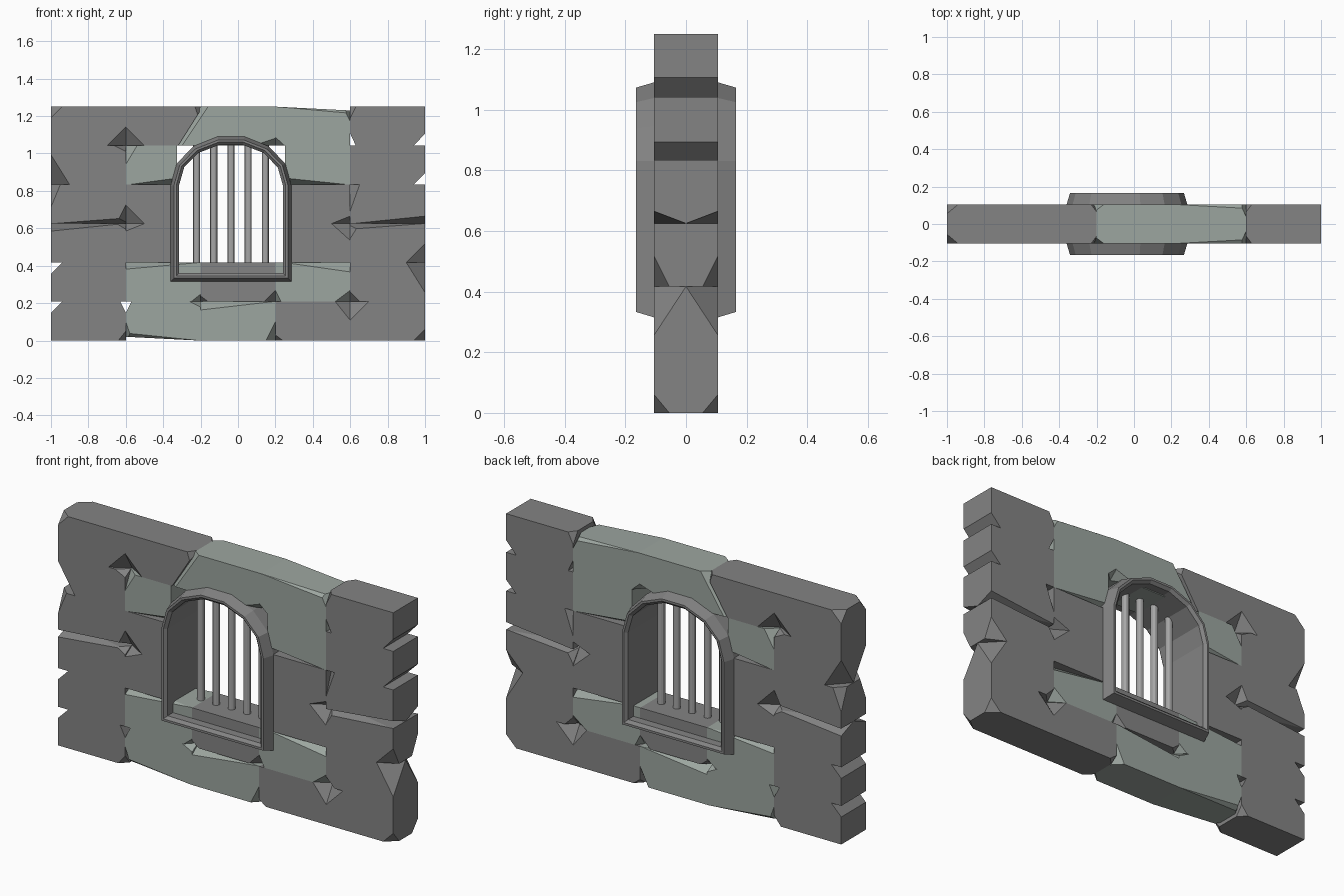
import bpy, bmesh, math
from mathutils import Vector

if "Cube" in bpy.data.objects:
    bpy.data.objects.remove(bpy.data.objects["Cube"])

H = 1.25 / 6      # course height
D = 0.105         # half wall thickness


def material(name, *rgb):
    m = bpy.data.materials.new(name)
    m.diffuse_color = (*rgb, 1)
    m.use_nodes = True
    m.node_tree.nodes["Principled BSDF"].inputs["Base Color"].default_value = m.diffuse_color
    return m


grey = material("dark_stone", .23, .23, .23)
green = material("pale_stone", .335, .38, .35)
iron = material("bar_iron", .38, .38, .38)


def finish(name, bm, mat):
    bmesh.ops.recalc_face_normals(bm, faces=bm.faces)
    me = bpy.data.meshes.new(name)
    bm.to_mesh(me)
    bm.free()
    me.materials.append(mat)
    ob = bpy.data.objects.new(name, me)
    bpy.context.collection.objects.link(ob)


def block(name, x0, x1, row, chips=(), mat=grey):
    """Stone block; chips are (x side, z side, dx, dz, dy), dy 0 cuts right through."""
    z0, z1 = row * H, (row + 1) * H
    bm = bmesh.new()
    bmesh.ops.create_cube(bm, size=1)
    for v in bm.verts:
        v.co = Vector(((x0 + x1) / 2 + v.co.x * (x1 - x0), v.co.y * 2 * D,
                       (z0 + z1) / 2 + v.co.z * H))
    for sx, sz, dx, dz, dy in chips:
        for sy in ((-1, 1) if dy else (1,)):
            p = Vector((x1 if sx > 0 else x0, sy * D, z1 if sz > 0 else z0))
            n = Vector((sx / dx, sy / dy if dy else 0, sz / dz)).normalized()
            p.x -= sx * dx
            bmesh.ops.bisect_plane(bm, geom=bm.verts[:] + bm.edges[:] + bm.faces[:],
                                   dist=1e-5, plane_co=p, plane_no=n, clear_outer=True)
            bmesh.ops.holes_fill(bm, edges=[e for e in bm.edges if e.is_boundary], sides=0)
    finish(name, bm, mat)


L, R, U, B = -1, 1, 1, -1     # left, right, upper, bottom
WL, WR = -0.325, 0.25         # window opening

# Bottom course
block("base_left", -1, -.6, 0, [(L, U, .06, .06, 0), (R, U, .03, .06, 0), (R, B, .04, .05, .04)])
block("base_middle_left", -.6, -.2, 0, [(L, B, .39, .02, 0), (L, B, .39, .04, .05), (L, U, .03, .06, 0),
                                        (L, B, .035, .1, .06), (R, U, .06, .03, .05)], green)
block("base_middle_right", -.2, .2, 0, [(L, U, .39, .045, .06), (R, B, .05, .1, .05)], green)
block("base_right_inner", .2, .6, 0, [(R, U, .08, .1, .06), (L, B, .04, .03, .04)])
block("base_right", .6, 1, 0, [(L, U, .1, .1, .06), (R, B, .06, .06, .05)])

# Second course
block("sill_far_left", -1, -.6, 1, [(L, U, .06, .06, 0)])
block("sill_left", -.6, -.2, 1, [(R, B, .05, .04, .05), (L, U, .39, .035, .06)], green)
block("sill_middle", -.2, .2, 1, [(R, B, .06, .06, .05), (L, B, .04, .03, .04)])
block("sill_right", .2, .6, 1, [(R, B, .08, .06, .05), (R, U, .35, .05, .06), (L, B, .03, .06, .04)], green)
block("sill_far_right", .6, 1, 1, [(R, U, .1, .16, .105), (L, B, .05, .05, .05)])

# Third course
block("lower_far_left", -1, -.6, 2, [(L, U, .39, .04, .105), (R, U, .05, .03, .05)])
block("lower_left", -.6, WL, 2, [(L, U, .1, .04, .06)])
block("lower_right", WR, .6, 2, [(R, U, .1, .09, .06)])
block("lower_far_right", .6, 1, 2, [(R, B, .1, .1, .05), (L, U, .39, .03, .08), (L, U, .05, .08, .06)])

# Fourth course
block("upper_far_left", -1, -.6, 3, [(R, B, .39, .03, .08), (R, B, .05, .1, .06), (L, U, .05, .12, .05)])
block("upper_left", -.6, WL, 3, [(L, B, .1, .1, .06)])
block("upper_right", WR, .6, 3, [(R, B, .1, .04, .06)])
block("upper_far_right", .6, 1, 3, [(R, B, .39, .04, .105), (L, U, .05, .14, .05)])

# Fifth course
block("arch_far_left", -1, -.6, 4, [(L, B, .1, .16, .105), (R, U, .06, .03, .05)])
block("arch_left", -.6, WL, 4, [(L, U, .06, .1, .05), (R, B, .26, .035, .06)], green)
block("arch_right", WR, .6, 4, [(L, B, .34, .035, .06)], green)
block("arch_far_right", .6, 1, 4, [(R, B, .06, .06, 0)])

# Top course
block("cap_left", -1, -.6, 5, [(L, U, .06, .06, .05), (R, B, .1, .1, .06)])
block("cap_left_inner", -.6, -.2, 5, [(L, B, .1, .1, .06), (R, B, .12, .19, 0), (R, U, .03, .09, .04)])
block("cap_middle", -.32, .2, 5, [(L, U, .12, .19, 0), (L, U, .16, .24, .12), (R, B, .12, .04, .05)], green)
block("cap_middle_right", .2, .6, 5, [(R, U, .39, .02, 0), (R, U, .39, .035, .05), (R, U, .04, .08, .09),
                                      (L, B, .05, .045, .05)], green)
block("cap_right", .6, 1, 5, [(R, B, .06, .065, 0), (L, B, .03, .065, 0), (L, U, .03, .06, .04)])

# Arched window frame running through the wall
CX, SPRING = -.0375, .83


def arch(d):
    pts = [(CX - .3225 + d, .315 + d)]
    for i in range(8):
        a = math.pi * (1 - i / 7)
        pts.append((CX + (.3225 - d) * math.cos(a), SPRING + (.267 - d) * math.sin(a)))
    return pts + [(CX + .3225 - d, .315 + d)]


half = [(0, -.105), (.018, -.165), (.03, -.165), (.045, -.15)]
section = half + [(d, -y) for d, y in reversed(half)]
bm = bmesh.new()
rings = [[bm.verts.new((x, y, z)) for x, z in arch(d)] for d, y in section]
for a, b in zip(rings, rings[1:] + rings[:1]):
    for i in range(len(a)):
        j = (i + 1) % len(a)
        bm.faces.new((a[i], a[j], b[j], b[i]))
finish("window_frame", bm, grey)

# Window bars
for i in range(5):
    bpy.ops.mesh.primitive_cylinder_add(vertices=12, radius=.019, depth=.64,
                                        location=(CX + (i - 2) * .092, 0, .725))
    bar = bpy.context.object
    bar.name = f"window_bar_{i + 1}"
    bar.data.materials.append(iron)
    bpy.ops.object.shade_smooth_by_angle()
